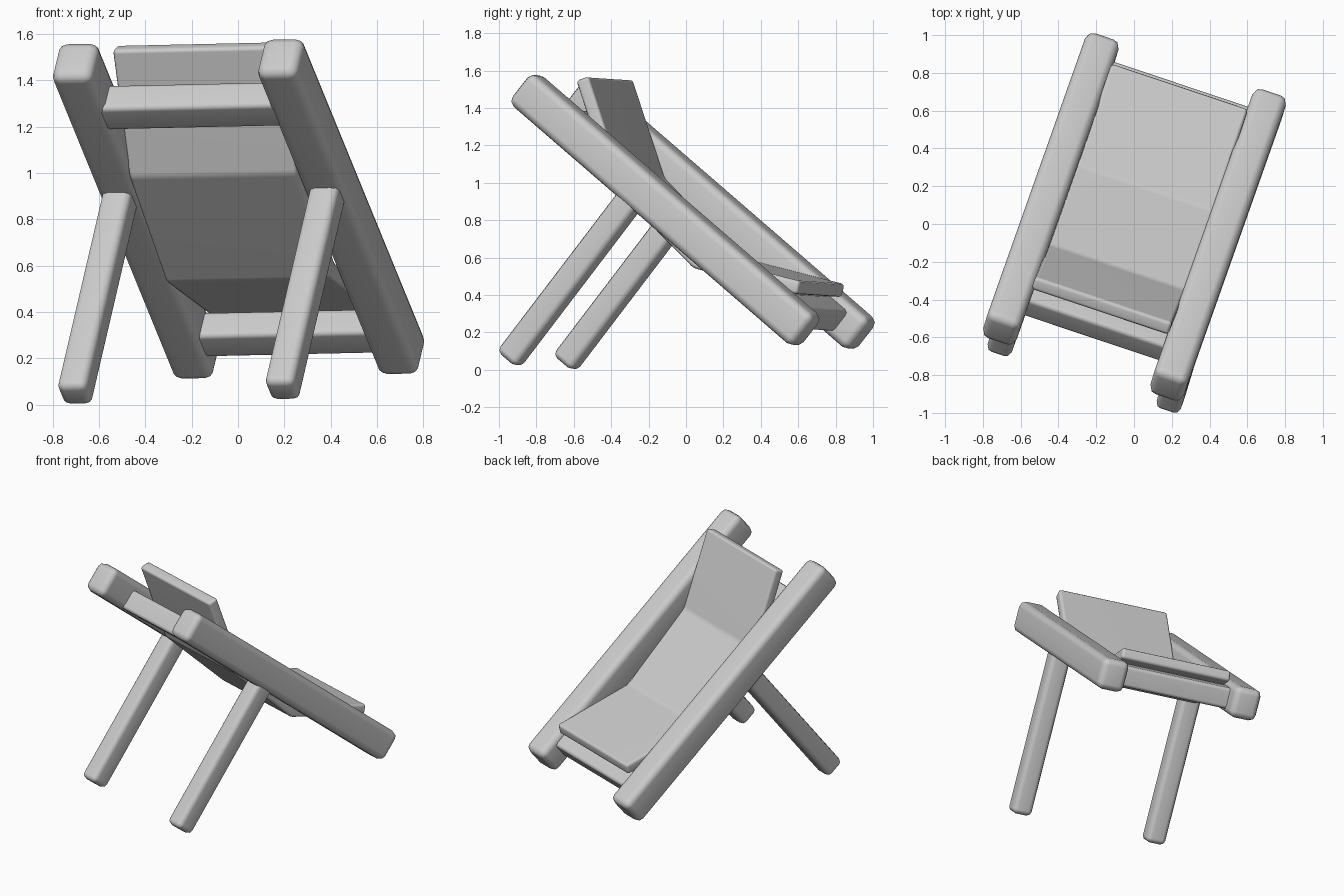
import bpy, bmesh
from math import radians, sin, cos
from mathutils import Matrix, Vector

if "Cube" in bpy.data.objects:
    bpy.data.objects.remove(bpy.data.objects["Cube"])

# Chair frame: u across, v along, z up; turned in plan with a slight sideways lean
FRAME = (Matrix.Translation((-0.01, 0, 0.845)) @ Matrix.Rotation(radians(-18.5), 4, 'Z')
         @ Matrix.Rotation(radians(-1.2), 4, 'Y') @ Matrix.Translation((0, 0, -0.845)))


def finish(name, bm, bevel, segments=2):
    bmesh.ops.recalc_face_normals(bm, faces=bm.faces)
    bmesh.ops.bevel(bm, geom=bm.edges[:], offset=bevel, segments=segments,
                    profile=0.5, affect='EDGES', clamp_overlap=True)
    bm.transform(FRAME)
    mesh = bpy.data.meshes.new(name)
    bm.to_mesh(mesh)
    bm.free()
    ob = bpy.data.objects.new(name, mesh)
    bpy.context.collection.objects.link(ob)
    for p in mesh.polygons:
        p.use_smooth = True
    ob.modifiers.new("weighted_normals", 'WEIGHTED_NORMAL')
    return ob


def beam(name, centre, size, tilt, bevel):
    bm = bmesh.new()
    bmesh.ops.create_cube(bm, size=1)
    bm.transform(Matrix.Translation(centre) @ Matrix.Rotation(radians(tilt), 4, 'X')
                 @ Matrix.Diagonal((*size, 1)))
    return finish(name, bm, bevel)


# Side rails and the props that hold them up
LEG_TILT = 51.5
LEG_LEN = 1.17
leg_v = -0.836 + cos(radians(LEG_TILT)) * LEG_LEN / 2
leg_z = 0.046 + sin(radians(LEG_TILT)) * LEG_LEN / 2
for side, s in (("left", -1), ("right", 1)):
    beam(side + "_rail", (s * 0.467, 0.04, 0.845), (0.187, 2.08, 0.21), -39.2, 0.042)
    beam(side + "_leg", (s * 0.472, leg_v, leg_z), (0.135, LEG_LEN, 0.14), LEG_TILT, 0.032)

# Crossbars between the rails
beam("head_crossbar", (0, -0.545, 1.29), (0.84, 0.15, 0.14), -39.2, 0.022)
beam("foot_crossbar", (0, 0.69, 0.31), (0.84, 0.15, 0.14), -39.2, 0.022)

# Sling seat: folded centre line thickened into a slab
path = [Vector(p) for p in ((-0.465, 1.55), (-0.275, 1.01), (0.185, 0.57), (0.765, 0.43))]
HALF = 0.037
upper, lower = [], []
for i, p in enumerate(path):
    dirs = []
    if i > 0:
        dirs.append((p - path[i - 1]).normalized())
    if i < len(path) - 1:
        dirs.append((path[i + 1] - p).normalized())
    normals = [Vector((-d.y, d.x)) for d in dirs]
    n = sum(normals, Vector((0, 0))).normalized()
    off = n * (HALF / n.dot(normals[0]))
    upper.append(p + off)
    lower.append(p - off)

bm = bmesh.new()
rings = []
for u in (-0.382, 0.382):
    rings.append([(bm.verts.new((u, a.x, a.y)), bm.verts.new((u, b.x, b.y)))
                  for a, b in zip(upper, lower)])
L, R = rings
for i in range(len(path) - 1):
    bm.faces.new((L[i][0], L[i + 1][0], R[i + 1][0], R[i][0]))
    bm.faces.new((L[i][1], R[i][1], R[i + 1][1], L[i + 1][1]))
    for ring in rings:
        bm.faces.new((ring[i][0], ring[i][1], ring[i + 1][1], ring[i + 1][0]))
for i in (0, -1):
    bm.faces.new((L[i][0], R[i][0], R[i][1], L[i][1]))
finish("sling_seat", bm, 0.018)
